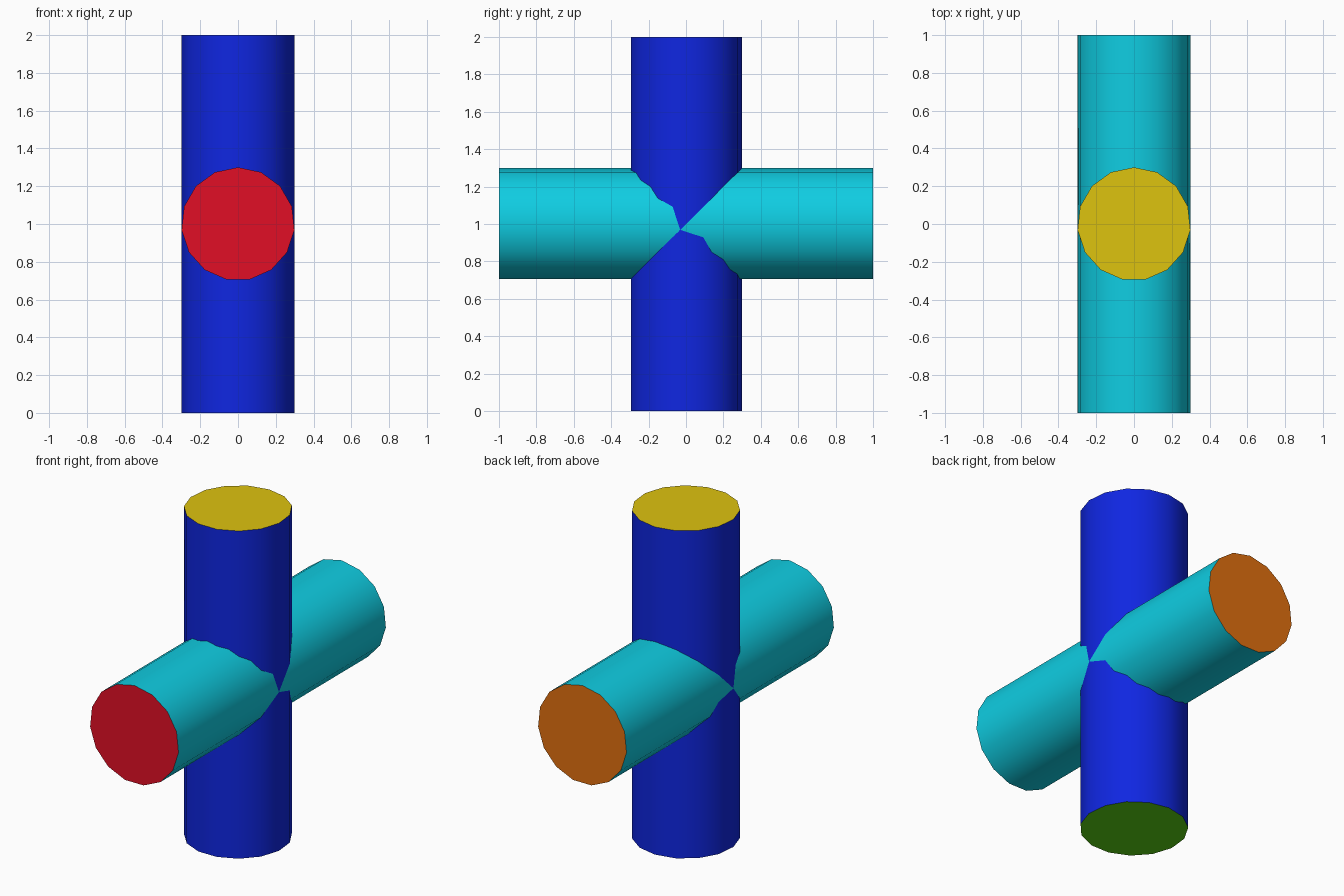
import bpy, math
from mathutils import Matrix

if "Cube" in bpy.data.objects:
    bpy.data.objects.remove(bpy.data.objects["Cube"])

SIDES, RADIUS, LENGTH = 15, 0.3, 2.0


def material(name, r, g, b):
    """Flat colour from 0-255 display values."""
    def lin(c):
        c /= 255
        return c / 12.92 if c <= 0.04045 else ((c + 0.055) / 1.055) ** 2.4
    m = bpy.data.materials.new(name)
    m.diffuse_color = (lin(r), lin(g), lin(b), 1)
    m.use_nodes = True
    m.node_tree.nodes["Principled BSDF"].inputs["Base Color"].default_value = m.diffuse_color
    return m


blue = material("blue", 15, 38, 225)
cyan = material("cyan", 15, 205, 226)
red = material("red", 225, 15, 38)
orange = material("orange", 225, 112, 15)
yellow = material("yellow", 222, 195, 15)
green = material("green", 92, 215, 18)


def bar(name, turn, side, start_cap, end_cap):
    """15-sided prism along local z, one corner towards local +y."""
    ring = [(RADIUS * math.sin(2 * math.pi * i / SIDES),
             RADIUS * math.cos(2 * math.pi * i / SIDES)) for i in range(SIDES)]
    verts = [(x, y, z) for z in (-LENGTH / 2, LENGTH / 2) for x, y in ring]
    n = SIDES
    faces = [(i, i + n, (i + 1) % n + n, (i + 1) % n) for i in range(n)]
    faces += [tuple(range(n)), tuple(reversed(range(n, 2 * n)))]
    mesh = bpy.data.meshes.new(name)
    mesh.from_pydata(verts, [], faces)
    for m in (side, start_cap, end_cap):
        mesh.materials.append(m)
    mesh.polygons[n].material_index = 1
    mesh.polygons[n + 1].material_index = 2
    mesh.transform(Matrix.Translation((0, 0, 1)) @ turn)
    mesh.update()
    obj = bpy.data.objects.new(name, mesh)
    bpy.context.collection.objects.link(obj)
    # round sides smooth, cap rims sharp
    bpy.ops.object.select_all(action='DESELECT')
    obj.select_set(True)
    bpy.context.view_layer.objects.active = obj
    bpy.ops.object.shade_smooth_by_angle(angle=math.radians(30))
    return obj


# upright bar: green bottom, yellow top
bar("upright_bar", Matrix.Identity(4), blue, green, yellow)
# cross bar: local z -> -y, local y -> +z; orange back, red front
bar("cross_bar", Matrix.Rotation(math.pi / 2, 4, 'X'), cyan, orange, red)
